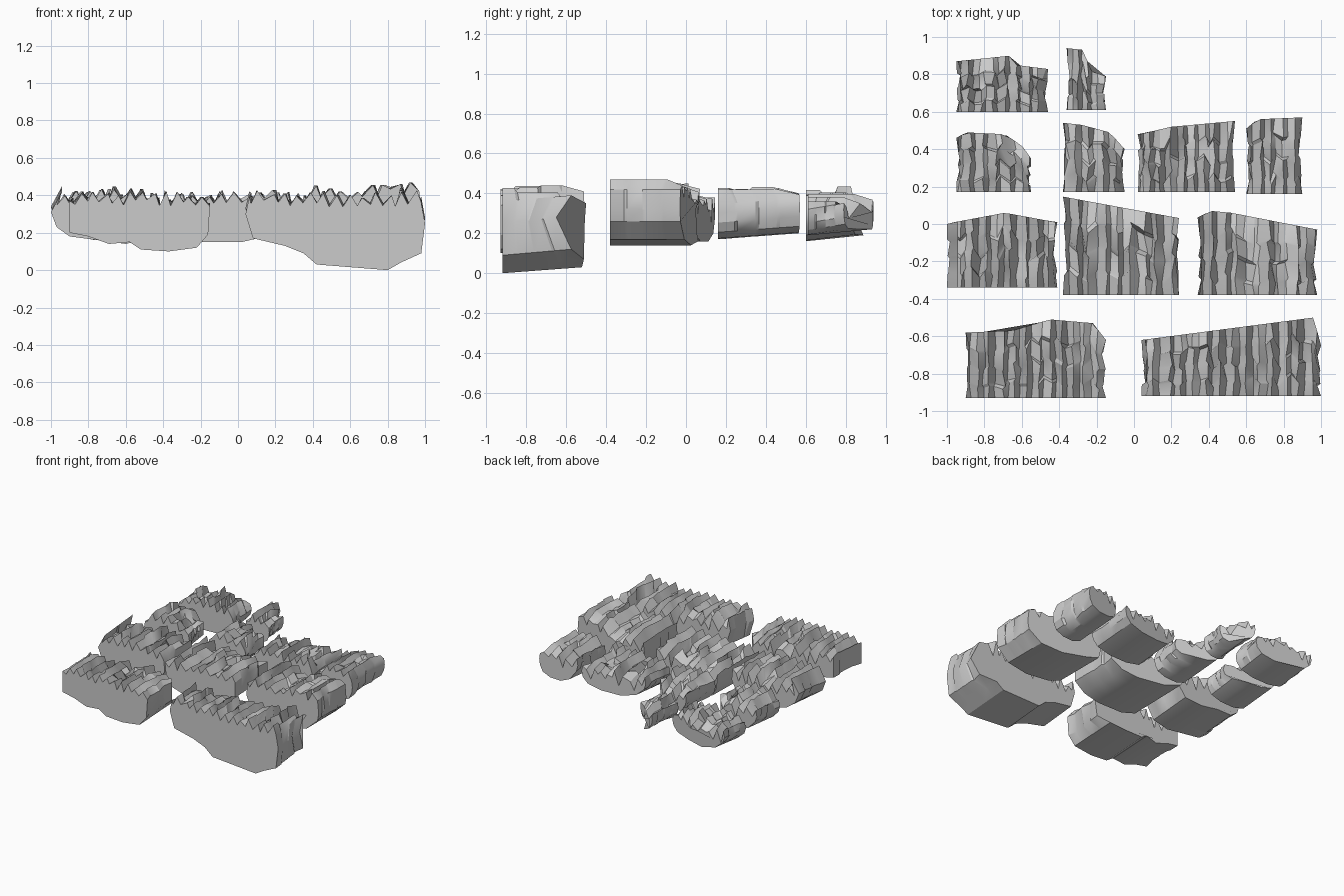
import bpy, bmesh, random

if "Cube" in bpy.data.objects:
    bpy.data.objects.remove(bpy.data.objects["Cube"])

# Station positions along the depth: long runs separated by short steps
STATIONS = [0, .2, .24, .46, .5, .72, .76, 1]
# Generic underside (fraction of width, fraction of height), left to right
KEEL = [(.02, .85), (0, .6), (.03, .38), (.15, .12), (.38, 0), (.68, .02), (.9, .16), (.98, .38), (1, .6), (.98, .8)]


def lerp_line(line, x):
    if x <= line[0][0]:
        return line[0][1]
    for (xa, ya), (xb, yb) in zip(line, line[1:]):
        if x <= xb:
            return ya + (yb - ya) * (x - xa) / max(xb - xa, 1e-6)
    return line[-1][1]


def rock(name, front, back, top, strips, seed, low=.16, keel=None, rise=.03, rough=.04, stepped=.4):
    """Slab lofted front to back: smooth keel below, saw-tooth strata on top."""
    rnd = random.Random(seed)
    x0, x1 = top[0][0], top[-1][0]
    if keel is None:
        zt = sum(z for _, z in top) / len(top)
        keel = [(x0 + u * (x1 - x0), low + v * (zt - low)) for u, v in KEEL]
    # saw-tooth ridge points, right to left
    w = (x1 - x0 - .05) / strips
    ridge = []
    for i in range(strips):
        xa = x0 + .025 + w * i
        ridge.append((xa + w * rnd.uniform(.02, .2), -rough * rnd.uniform(.3, 1.1)))
        ridge.append((xa + w * rnd.uniform(.5, .85), rough * rnd.uniform(.2, 1)))
    columns = []
    for x, z in keel:
        end = x < x0 + .04 or x > x1 - .04
        col = []
        for t in STATIONS:
            jx = rnd.uniform(0, .022) if end and 0 < t < 1 else 0
            y = front + t * (lerp_line(back, x) - front)
            col.append((x + (jx if x < (x0 + x1) / 2 else -jx), y, z + rise * t))
        columns.append(col)
    for x, dz in reversed(ridge):
        base = lerp_line(top, x) + dz
        shift, off, sway = rnd.uniform(-.09, .09), 0, 0
        col = []
        for k, t in enumerate(STATIONS):
            if 0 < t < 1:
                t += shift
                if k % 2 == 0 and rnd.random() < stepped:
                    off = rnd.uniform(-.055, .025)
                sway = rnd.uniform(-.16, .16) * w
            y = front + t * (lerp_line(back, x) - front)
            col.append((x + sway * (t < 1), y, base + off - .03 * max(0, t - .8) / .2))
        columns.append(col)
    # skin and caps
    bm = bmesh.new()
    grid = [[bm.verts.new(p) for p in col] for col in columns]
    n = len(grid)
    for i in range(n):
        a, b = grid[i], grid[(i + 1) % n]
        for k in range(len(STATIONS) - 1):
            bm.faces.new((a[k], b[k], b[k + 1], a[k + 1]))
    bm.faces.new([c[0] for c in grid])
    bm.faces.new([c[-1] for c in reversed(grid)])
    bmesh.ops.recalc_face_normals(bm, faces=bm.faces)
    me = bpy.data.meshes.new(name)
    bm.to_mesh(me)
    bm.free()
    ob = bpy.data.objects.new(name, me)
    bpy.context.collection.objects.link(ob)
    bpy.ops.object.select_all(action='DESELECT')
    ob.select_set(True)
    bpy.context.view_layer.objects.active = ob
    bpy.ops.object.shade_smooth_by_angle(angle=.5)


# Front row: two long slabs
rock("front_left_rock", -.93, [(-.9, -.58), (-.65, -.57), (-.45, -.51), (-.22, -.53), (-.15, -.62)],
     [(-.9, .38), (-.5, .39), (-.15, .37)], 11, 3,
     keel=[(-.9, .37), (-.9, .2), (-.8, .18), (-.69, .14), (-.58, .15), (-.52, .11), (-.37, .1),
           (-.22, .12), (-.16, .19), (-.15, .34)], rise=.02)
rock("front_right_rock", -.92, [(.04, -.62), (.5, -.56), (.96, -.5), (1, -.65)],
     [(.04, .4), (.5, .37), (1, .39)], 13, 8,
     keel=[(.06, .39), (.04, .3), (.08, .17), (.25, .13), (.35, .09), (.42, .03), (.8, .0), (.87, .04),
           (.98, .09), (1, .25), (.98, .36)], rise=.03)

# Second row: three deep blocks
rock("middle_left_rock", -.34, [(-1, 0), (-.96, .01), (-.69, .06), (-.42, .01)],
     [(-1, .38), (-.55, .41), (-.4, .38)], 8, 12, low=.15,
     keel=[(-.94, .42), (-1, .31), (-.97, .23), (-.9, .18), (-.75, .16), (-.6, .14), (-.47, .17),
           (-.41, .27), (-.42, .36)])
rock("middle_centre_rock", -.38, [(-.4, .15), (.25, .03)],
     [(-.38, .37), (-.1, .38), (.25, .38)], 8, 5, low=.15, rise=.01, stepped=.6,
     keel=[(-.38, .37), (-.37, .26), (-.33, .19), (-.2, .15), (.02, .15), (.15, .18), (.24, .25), (.24, .37)])
rock("middle_right_rock", -.38, [(.33, .03), (.41, .07), (.52, .06), (.98, -.03)],
     [(.34, .39), (.42, .43), (.6, .39), (.82, .45), (.98, .42)], 8, 21, rise=0, stepped=.2,
     keel=[(.35, .4), (.34, .3), (.38, .2), (.5, .16), (.7, .14), (.87, .17), (.97, .26), (.98, .32), (.97, .42)])

# Third row: four smaller blocks
rock("third_row_rock_1", .17, [(-.95, .46), (-.9, .49), (-.69, .48), (-.6, .42), (-.55, .35)],
     [(-.95, .37), (-.7, .4), (-.55, .33)], 5, 14, low=.17)
rock("third_row_rock_2", .17, [(-.37, .54), (-.28, .53), (-.13, .49), (-.05, .4)],
     [(-.38, .37), (-.2, .39), (-.05, .35)], 4, 31, low=.18)
rock("third_row_rock_3", .17, [(.03, .48), (.2, .52), (.53, .55)],
     [(.02, .37), (.3, .38), (.54, .38)], 8, 16, low=.17)
rock("third_row_rock_4", .16, [(.6, .51), (.66, .56), (.9, .57)],
     [(.6, .38), (.72, .42), (.9, .37)], 4, 17, low=.17)

# Back row: two small pieces
rock("back_left_rock", .6, [(-.95, .87), (-.66, .9), (-.63, .85), (-.47, .83)],
     [(-.95, .35), (-.7, .38), (-.46, .34)], 7, 18, low=.16, stepped=.6)
rock("back_right_rock", .61, [(-.36, .94), (-.26, .93), (-.24, .82), (-.15, .79)],
     [(-.36, .36), (-.27, .38), (-.15, .32)], 3, 19, low=.19)
